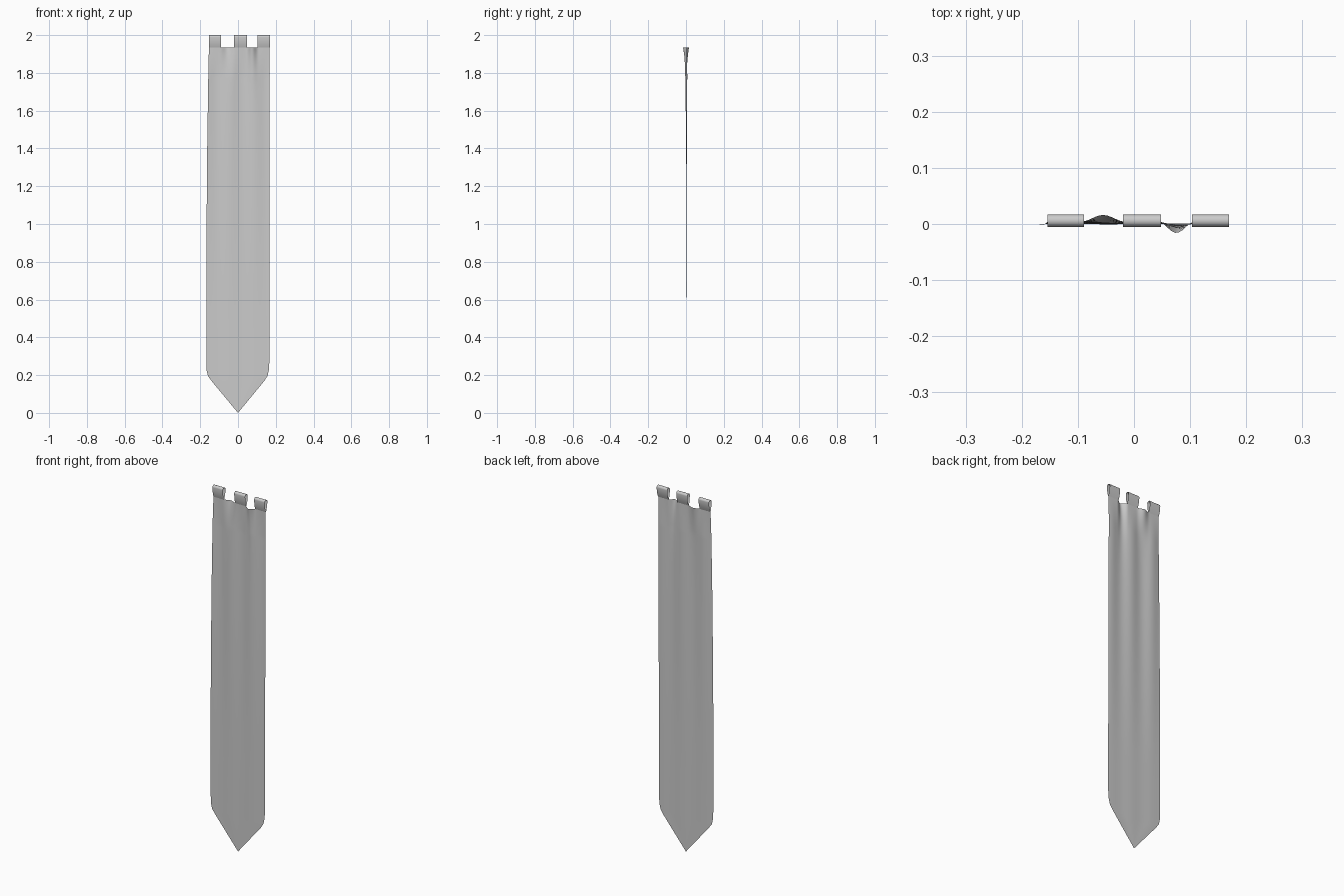
import bpy, bmesh, math

if "Cube" in bpy.data.objects:
    bpy.data.objects.remove(bpy.data.objects["Cube"])

# Edge outline of the hanging cloth: (z, left x, right x)
OUTLINE = [(1.935, -0.154, 0.167), (1.80, -0.157, 0.166), (1.40, -0.163, 0.167),
           (0.80, -0.168, 0.166), (0.27, -0.168, 0.166), (0.225, -0.166, 0.163),
           (0.195, -0.159, 0.156), (0.17, -0.141, 0.140), (0.0, 0.0, 0.0)]
LOOPS = [(-0.154, -0.089), (-0.020, 0.048), (0.103, 0.169)]
COLS = 48


def edges_at(z):
    for (z0, l0, r0), (z1, l1, r1) in zip(OUTLINE, OUTLINE[1:]):
        if z >= z1:
            t = (z0 - z) / (z0 - z1)
            return l0 + (l1 - l0) * t, r0 + (r1 - r0) * t
    return 0.0, 0.0


def bump(x, lo, hi):
    t = (x - lo) / (hi - lo)
    return math.sin(math.pi * t) ** 2 if 0 < t < 1 else 0.0


def cloth_y(x, z):
    d = 1.935 - z
    pucker = math.exp(-d / 0.09)
    y = 0.004 * math.exp(-d / 0.6)
    y += pucker * (0.012 * bump(x, -0.095, -0.015) - 0.020 * bump(x, 0.043, 0.108))
    # long soft folds fading towards the tip
    fade = min(1, d / 0.15) * max(0.15, 1 - d / 1.7)
    return y + fade * 0.004 * math.sin(48 * x + 0.6)


def make_object(name, bm):
    mesh = bpy.data.meshes.new(name)
    bm.to_mesh(mesh)
    bm.free()
    mesh.shade_smooth()
    ob = bpy.data.objects.new(name, mesh)
    bpy.context.collection.objects.link(ob)
    return ob


def loft(bm, rows):
    verts = [[bm.verts.new(p) for p in row] for row in rows]
    for a, b in zip(verts, verts[1:]):
        for i in range(len(a) - 1):
            bm.faces.new((a[i], b[i], b[i + 1], a[i + 1]))


# Pointed banner cloth, a single thin sheet
levels = [1.935 - 0.015 * i for i in range(14)]
levels += [1.70 - 0.06 * i for i in range(24)] + [p[0] for p in OUTLINE[4:]]
rows = []
for z in levels:
    l, r = edges_at(z)
    xs = [l + (r - l) * i / COLS for i in range(COLS + 1)]
    rows.append([(x, cloth_y(x, z), z) for x in xs])
bm = bmesh.new()
loft(bm, rows)
bmesh.ops.remove_doubles(bm, verts=bm.verts, dist=1e-5)
make_object("banner_cloth", bm)

# Hanging loops: teardrop straps that fold over and return to the hem
for n, (x0, x1) in enumerate(LOOPS):
    R, cy, cz = 0.011, 0.006, 1.989
    profile = [(0.004, 1.934), (-0.001, 1.95), (-0.004, 1.97)]
    for i in range(17):
        a = math.pi - math.pi * i / 16
        profile.append((cy + R * math.cos(a), cz + R * math.sin(a)))
    profile += [(0.0155, 1.97), (0.011, 1.95), (0.005, 1.934)]
    bm = bmesh.new()
    loft(bm, [[(x0 + (x1 - x0) * k / 4, y, z) for k in range(5)] for y, z in profile])
    make_object(f"hanging_loop_{n + 1}", bm)
